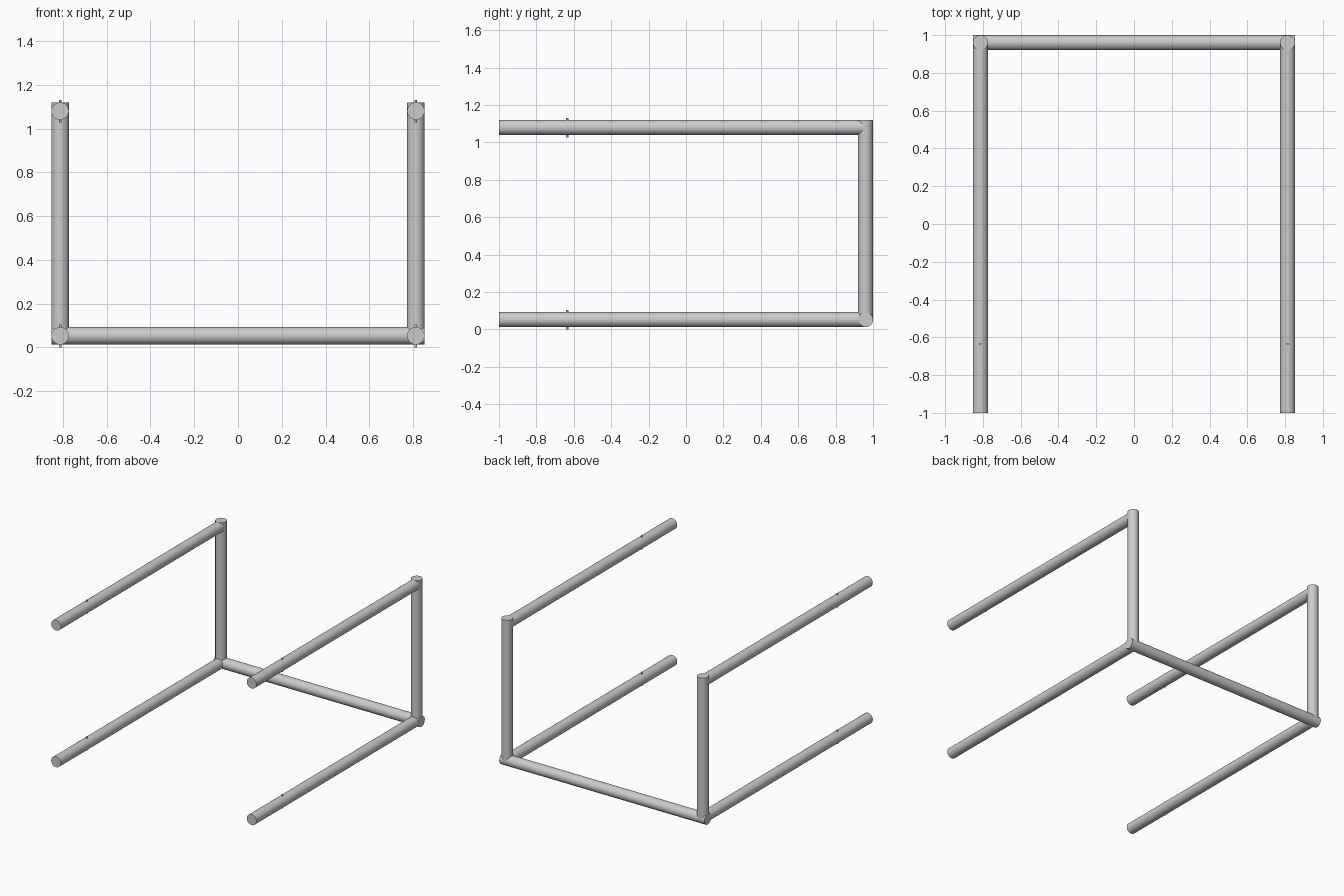
import bpy
from mathutils import Vector

if "Cube" in bpy.data.objects:
    bpy.data.objects.remove(bpy.data.objects["Cube"])

R = 0.04            # tube radius
X = 0.813           # side frame offset
Y_BACK = 0.96       # centre line of the back tubes
Z_LOW, Z_TOP = 0.053, 1.08


def tube(name, start, end, radius=R, sides=24):
    a, b = Vector(start), Vector(end)
    d = b - a
    bpy.ops.mesh.primitive_cylinder_add(
        vertices=sides, radius=radius, depth=d.length, location=(a + b) / 2,
        rotation=d.to_track_quat('Z', 'Y').to_euler())
    ob = bpy.context.object
    ob.name = name
    bpy.ops.object.shade_smooth_by_angle()
    return ob


for side, s in (("left", -1), ("right", 1)):
    x = s * X
    # Upright at the back
    tube(f"{side}_post", (x, Y_BACK, Z_LOW), (x, Y_BACK, Z_TOP + R))
    for level, z in (("lower", Z_LOW), ("upper", Z_TOP)):
        # Long rail running forward
        tube(f"{side}_{level}_rail", (x, -1, z), (x, Y_BACK, z))
        # Small locking pin through the rail
        tube(f"{side}_{level}_pin", (x, -0.635, z - 0.053),
             (x, -0.635, z + 0.051), 0.006, 12)

# Crossbar joining both sides along the floor
tube("back_crossbar", (-X - R, Y_BACK, Z_LOW), (X + R, Y_BACK, Z_LOW))
